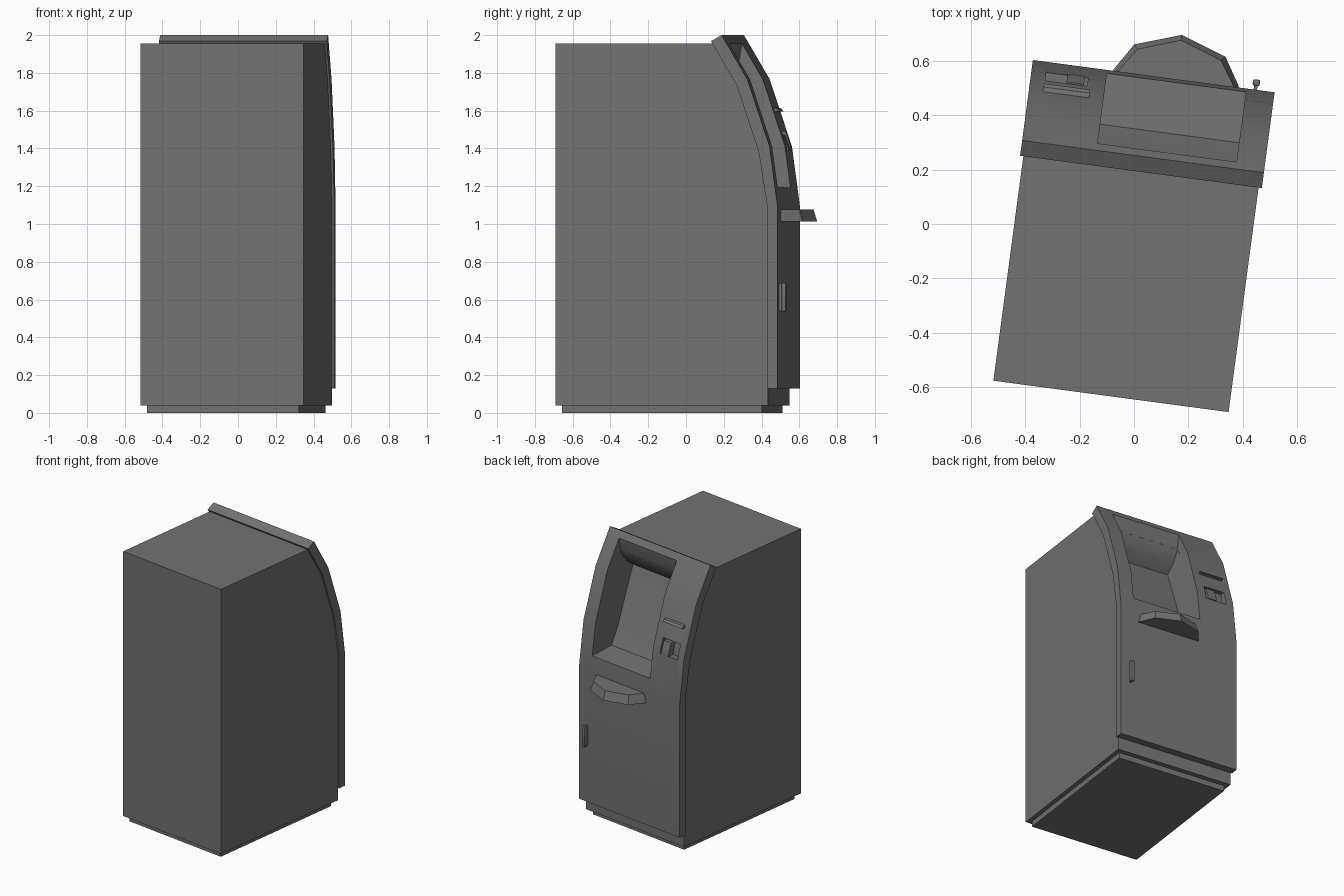
import bpy, bmesh, math
from mathutils import Matrix, Vector

if "Cube" in bpy.data.objects:
    bpy.data.objects.remove(bpy.data.objects["Cube"])

TURN = Matrix.Rotation(math.radians(-7.6), 4, 'Z')   # whole machine is turned slightly
GREY = bpy.data.materials.new("grey_paint")
GREY.diffuse_color = (0.17, 0.17, 0.17, 1)
GREY.use_nodes = True
GREY.node_tree.nodes["Principled BSDF"].inputs["Base Color"].default_value = GREY.diffuse_color


def loft(name, rings):
    """Closed solid between two matching rings of points."""
    bm = bmesh.new()
    a, b = [[bm.verts.new(p) for p in r] for r in rings]
    n = len(a)
    bm.faces.new(a)
    bm.faces.new(b)
    for i in range(n):
        j = (i + 1) % n
        bm.faces.new((a[i], a[j], b[j], b[i]))
    bmesh.ops.recalc_face_normals(bm, faces=bm.faces)
    me = bpy.data.meshes.new(name)
    bm.to_mesh(me)
    bm.free()
    me.materials.append(GREY)
    ob = bpy.data.objects.new(name, me)
    bpy.context.collection.objects.link(ob)
    return ob


def prism(name, x0, x1, profile):
    """Side profile (y, z) extruded across the width."""
    return loft(name, [[(x, y, z) for y, z in profile] for x in (x0, x1)])


def box(name, x0, x1, y0, y1, z0, z1):
    return prism(name, x0, x1, [(y0, z0), (y1, z0), (y1, z1), (y0, z1)])


def bake(ob):
    """Apply modifiers."""
    dg = bpy.context.evaluated_depsgraph_get()
    me = bpy.data.meshes.new_from_object(ob.evaluated_get(dg))
    ob.modifiers.clear()
    ob.data = me


def cut(ob, cutter):
    m = ob.modifiers.new("cut", 'BOOLEAN')
    m.operation = 'DIFFERENCE'
    m.solver = 'EXACT'
    m.object = cutter
    bake(ob)


# plinth and cabinet body
back_curve = [(0.493, 1.10), (0.447, 1.385), (0.33, 1.735)]
box("plinth", -0.406, 0.406, -0.609, 0.46, 0, 0.045)
body = prism("cabinet_body", -0.436, 0.436,
             [(-0.639, 0.04), (0.495, 0.04), (0.495, 0.14), (0.493, 0.14)]
             + back_curve + [(0.2, 1.955), (-0.639, 1.955)])

# curved front panel
front_curve = [(0.548, 1.10), (0.506, 1.41), (0.388, 1.765), (0.25, 2.0)]
panel = prism("front_panel", -0.448, 0.448,
              [(0.493, 0.13), (0.548, 0.13)] + front_curve
              + [(0.193, 1.968)] + back_curve[::-1])

# screen recess: curved hood, sloping screen, lower strip and floor
hood = [(0.276, 1.957), (0.262, 1.87), (0.242, 1.82), (0.2, 1.765), (0.14, 1.72)]
recess = prism("recess_cutter", -0.172, 0.343,
               hood + [(0.29, 1.32), (0.347, 1.205), (0.536, 1.192),
                       (0.75, 1.192), (0.75, 1.957)])
# card reader pocket
pocket = prism("pocket_cutter", -0.393, -0.238,
               [(0.445, 1.49), (0.465, 1.385), (0.65, 1.385), (0.65, 1.49)])
cut(panel, recess)
cut(panel, pocket)
cut(body, recess)
cut(body, pocket)
for c in (recess, pocket):
    bpy.data.objects.remove(c)

# card reader block and receipt slot lip
prism("card_reader", -0.315, -0.25,
      [(0.44, 1.475), (0.485, 1.475), (0.515, 1.40), (0.515, 1.386), (0.44, 1.386)])
prism("receipt_slot", -0.396, -0.225,
      [(0.43, 1.617), (0.455, 1.612), (0.468, 1.597), (0.43, 1.592)])


# flared tray under the screen
def tray_ring(inset, z):
    half = [(0.232 - inset, 0.53), (0.232 - inset, 0.553),
            (0.169 - inset * 0.7, 0.654 - inset * 0.8), (0, 0.712 - inset)]
    pts = half + [(-x, y) for x, y in half[-2::-1]]
    return [(0.0825 + x, y, z) for x, y in pts]


loft("tray", [tray_ring(0, 1.013), tray_ring(0.02, 1.076)])

# door handle: stem and rounded grip
prism("handle_stem", 0.37, 0.383,
      [(0.54, 0.535), (0.57, 0.545), (0.57, 0.68), (0.54, 0.69)])
grip = box("handle_grip", 0.364, 0.39, 0.562, 0.586, 0.535, 0.69)
b = grip.modifiers.new("bevel", 'BEVEL')
b.width = 0.007
b.segments = 2
bake(grip)

# shading and final turn
for ob in bpy.context.collection.objects:
    ob.data.transform(TURN)
    ob.data.polygons.foreach_set("use_smooth", [True] * len(ob.data.polygons))
    ob.data.set_sharp_from_angle(angle=math.radians(30))
    ob.data.update()
